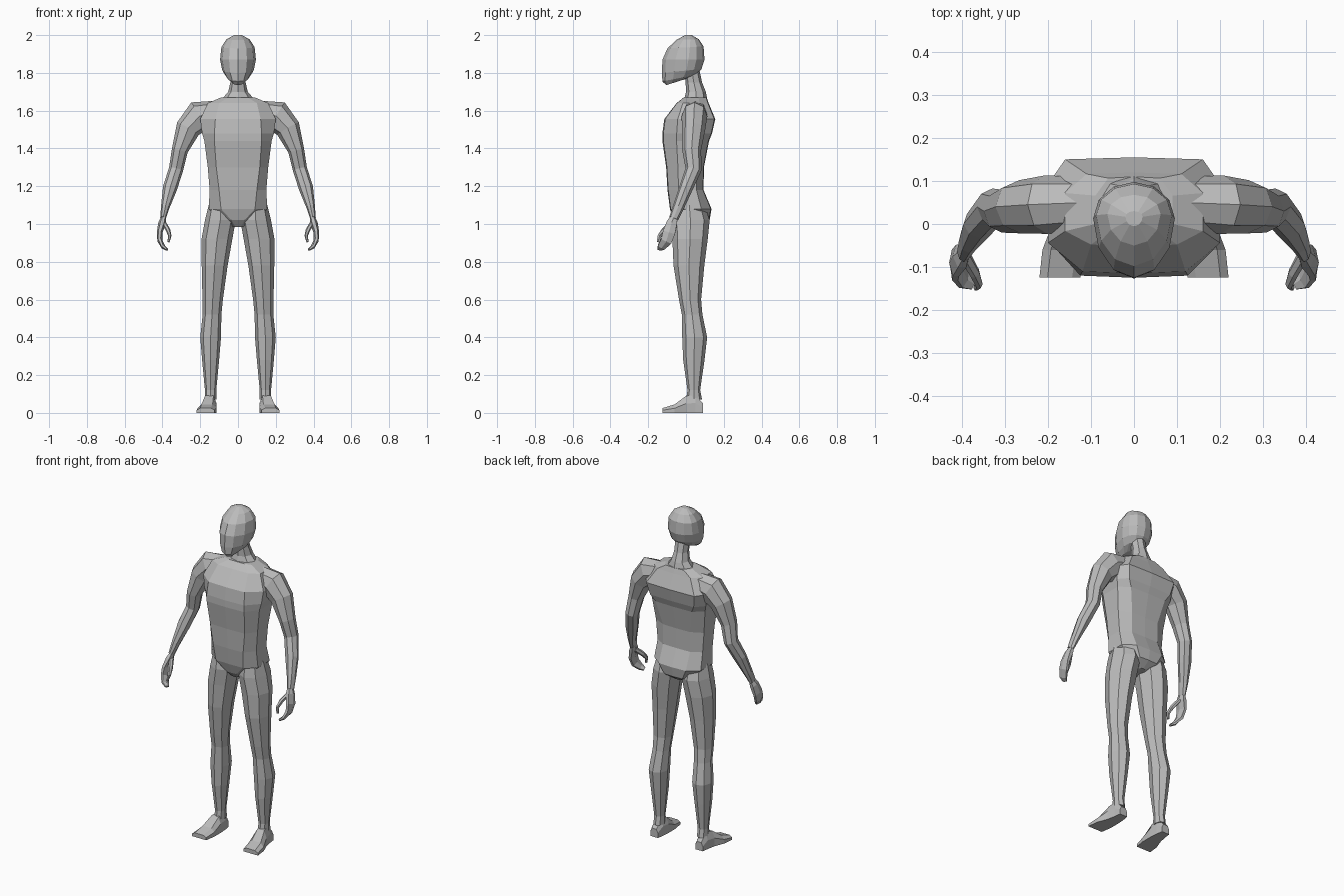
import bpy, bmesh, math
from mathutils import Vector

skin = bpy.data.materials.new("plain grey")
skin.diffuse_color = (0.5, 0.5, 0.5, 1)


def loft(name, rings, side=1):
    """Skin a list of equal-sized point rings and cap both ends."""
    bm = bmesh.new()
    loops = [[bm.verts.new((p[0] * side, p[1], p[2])) for p in r] for r in rings]
    n = len(loops[0])
    for a, b in zip(loops, loops[1:]):
        for i in range(n):
            j = (i + 1) % n
            bm.faces.new((a[i], a[j], b[j], b[i]))
    bm.faces.new(loops[0])
    bm.faces.new(loops[-1])
    bmesh.ops.recalc_face_normals(bm, faces=bm.faces)
    me = bpy.data.meshes.new(name)
    bm.to_mesh(me)
    bm.free()
    me.materials.append(skin)
    ob = bpy.data.objects.new(name, me)
    bpy.context.collection.objects.link(ob)
    return ob


def oval(x0, x1, front, back, zf, zb=None, n=8, wide=0.5):
    """Level ring; zb tilts the back edge, wide places the widest point."""
    zb = zf if zb is None else zb
    cx, rx = (x0 + x1) / 2, (x1 - x0) / 2
    cy = front + (back - front) * wide
    pts = []
    for i in range(n):
        a = 2 * math.pi * i / n
        c = math.cos(a)
        y = cy + c * ((back - cy) if c > 0 else (cy - front))
        t = (y - front) / (back - front)
        pts.append((cx + rx * math.sin(a), y, zf + (zb - zf) * t))
    return pts


def tube(path, n=8):
    """Rings across a bent path of (x, y, z, radius, depth)."""
    out = []
    for i, (x, y, z, r, d) in enumerate(path):
        a = Vector(path[max(i - 1, 0)][:3])
        b = Vector(path[min(i + 1, len(path) - 1)][:3])
        t = (b - a).normalized()
        u = t.cross(Vector((0, 1, 0))).normalized()
        v = u.cross(t)
        out.append([Vector((x, y, z)) + u * r * math.cos(2 * math.pi * k / n)
                    + v * d * math.sin(2 * math.pi * k / n) for k in range(n)])
    return out


# Head: tilted jaw, pointed face
head = [(1.735, 1.765, .032, -.105, -.01), (1.755, 1.79, .06, -.125, .055),
        (1.80, 1.82, .083, -.127, .082), (1.87, 1.87, .095, -.125, .098),
        (1.93, 1.94, .088, -.098, .093), (1.975, 1.978, .062, -.05, .068),
        (2.0, 2.0, .02, -.005, .03)]
loft("head", [oval(-w, w, f, b, zf, zb, 12, .62) for zf, zb, w, f, b in head])

# Neck flaring into the shoulders
neck = [(1.60, .13, -.01, .125), (1.65, .095, -.012, .115), (1.70, .052, 0, .105),
        (1.75, .04, -.002, .085), (1.82, .042, -.012, .07)]
loft("neck", [oval(-w, w, f, b, z) for z, w, f, b in neck])

# Torso: height, half width, front, back, front panel, back panel
torso = [(.985, .03, -.035, .08, .015, .015), (1.02, .10, -.065, .125, .035, .06),
         (1.08, .155, -.085, .135, .09, .09), (1.18, .15, -.098, .093, .10, .09),
         (1.30, .16, -.105, .095, .115, .09), (1.44, .178, -.125, .122, .125, .12),
         (1.48, .19, -.125, .138, .125, .145), (1.555, .20, -.115, .155, .12, .16),
         (1.64, .16, -.05, .12, .10, .11), (1.67, .09, -.012, .11, .05, .06)]
rings = []
for z, w, f, b, pf, pb in torso:
    half = [(pf, f * .96), (w, f * .45 + b * .05), (w, b * .6), (pb, b * .97)]
    rings.append([(0, f, z)] + [(x, y, z) for x, y in half] + [(0, b, z)]
                 + [(-x, y, z) for x, y in reversed(half)])
loft("torso", rings)

arm = [(.10, .05, 1.60, .055, .06), (.205, .045, 1.57, .085, .068),
       (.265, .04, 1.505, .066, .062), (.308, .03, 1.39, .043, .05),
       (.328, .04, 1.29, .038, .043), (.36, 0, 1.19, .038, .036),
       (.385, -.04, 1.09, .023, .03), (.397, -.065, 1.03, .015, .025)]
hand = [(.395, -.065, 1.03, .014, .024), (.402, -.075, 1.005, .02, .032),
        (.415, -.09, .955, .015, .038), (.413, -.105, .91, .014, .034),
        (.395, -.13, .878, .011, .025), (.375, -.14, .865, .007, .015)]
thumb = [(.392, -.075, 1.005, .012, .016), (.37, -.115, .968, .012, .015),
         (.361, -.14, .937, .009, .012), (.368, -.148, .905, .006, .008)]

# Leg: height, inner x, outer x, front, back
leg = [(1.10, .03, .155, -.065, .10), (1.02, .012, .175, -.078, .125),
       (.92, .03, .193, -.072, .115), (.78, .055, .192, -.066, .097),
       (.60, .08, .188, -.037, .08), (.52, .088, .187, -.022, .087),
       (.40, .09, .20, -.02, .112), (.28, .10, .19, -.015, .098),
       (.12, .115, .175, .008, .075), (.07, .115, .175, 0, .085)]

# Foot: y, inner x, outer x, top height
foot = [(.09, .125, .175, .05), (.05, .118, .18, .095), (0, .115, .19, .09),
        (-.06, .115, .213, .045), (-.125, .125, .22, .025)]

for tag, s in (("left", 1), ("right", -1)):
    loft(tag + "_arm", tube(arm), s)
    loft(tag + "_hand", tube(hand, 6), s)
    loft(tag + "_thumb", tube(thumb, 6), s)
    loft(tag + "_leg", [oval(i, o, f, b, z) for z, i, o, f, b in leg], s)
    loft(tag + "_foot", [[(i, y, 0), (o, y, 0), (o, y, h * .55), (o * .8 + i * .2, y, h),
                          (i * .8 + o * .2, y, h), (i, y, h * .6)]
                         for y, i, o, h in foot], s)
